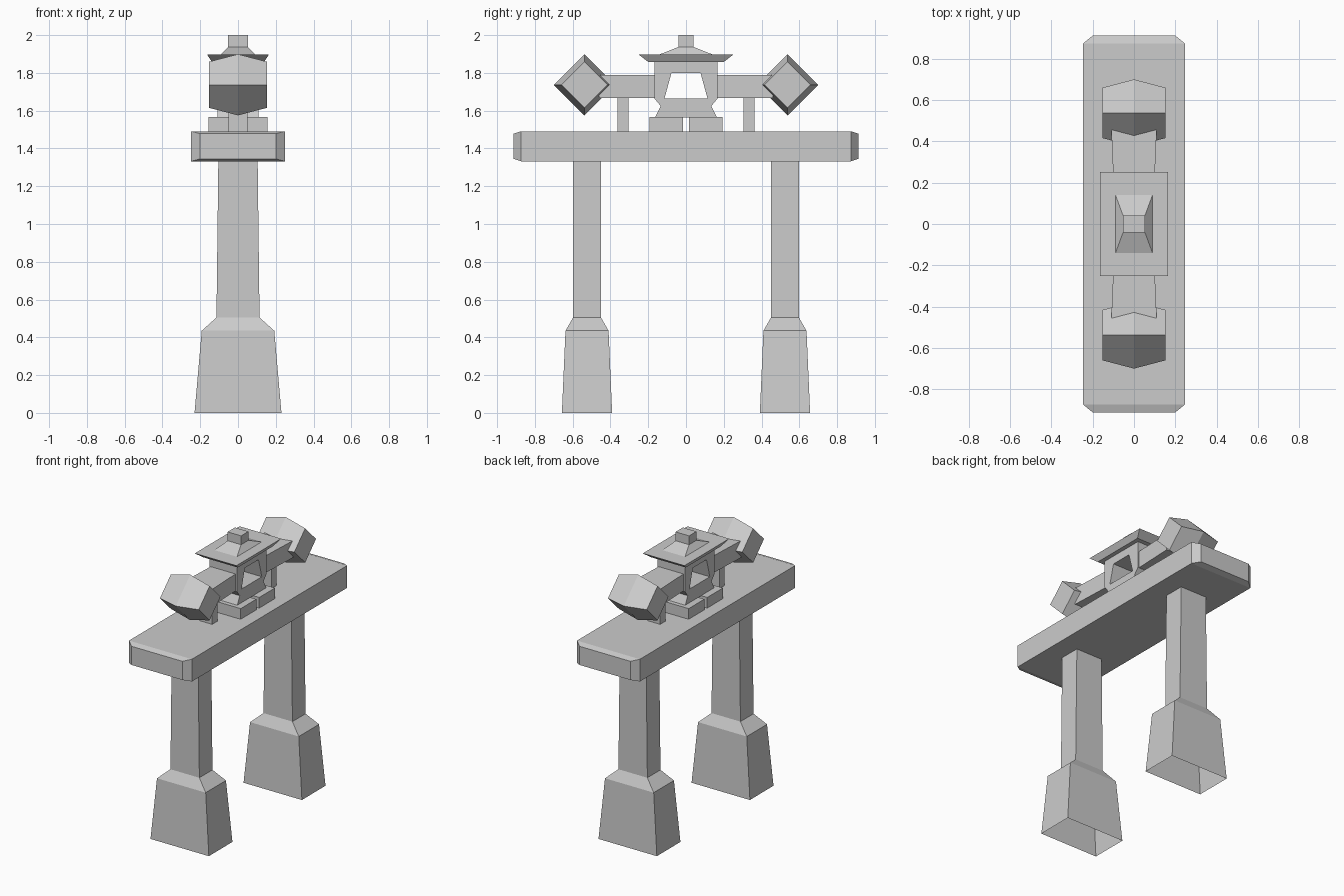
import bpy, bmesh

if "Cube" in bpy.data.objects:
    bpy.data.objects.remove(bpy.data.objects["Cube"])


def finish(name, bm, mirror):
    bmesh.ops.recalc_face_normals(bm, faces=bm.faces[:])
    me = bpy.data.meshes.new(name)
    bm.to_mesh(me)
    bm.free()
    ob = bpy.data.objects.new(name, me)
    bpy.context.collection.objects.link(ob)
    if mirror:
        m = ob.modifiers.new("mirror", 'MIRROR')
        m.use_axis = (False, True, False)
        m.use_clip = True
    return ob


def loft(name, rings, mirror=False, caps=(True, True), skip_centre=False):
    """Join equal-length rings of points into a skin with optional end caps."""
    bm = bmesh.new()
    vs = [[bm.verts.new(p) for p in r] for r in rings]
    n = len(vs[0])
    for a, b in zip(vs, vs[1:]):
        for i in range(n):
            j = (i + 1) % n
            if skip_centre and a[i].co.y == 0 and a[j].co.y == 0:
                continue
            bm.faces.new((a[i], a[j], b[j], b[i]))
    if caps[0]:
        bm.faces.new(vs[0][::-1])
    if caps[1]:
        bm.faces.new(vs[-1])
    return finish(name, bm, mirror)


def flat(z, hx, hy, cy=0):
    """Horizontal rectangle."""
    return [(-hx, cy - hy, z), (hx, cy - hy, z), (hx, cy + hy, z), (-hx, cy + hy, z)]


def upright(y, hx, z0, z1):
    """Rectangle facing along y."""
    return [(-hx, y, z0), (hx, y, z0), (hx, y, z1), (-hx, y, z1)]


def diamond(x, r, cy=0.538, cz=1.737):
    return [(x, cy + r, cz), (x, cy, cz + r), (x, cy - r, cz), (x, cy, cz - r)]


# two pillars with flared, open-bottomed bases
cy = 0.524
loft("pillar", [flat(0, 0.23, 0.133, cy), flat(0.435, 0.192, 0.114, cy),
                flat(0.505, 0.114, 0.074, cy), flat(1.34, 0.104, 0.074, cy)],
     mirror=True, caps=(False, False))

# main cross beam with bevelled ends
loft("main_beam", [upright(-0.912, 0.2, 1.345, 1.478), upright(-0.873, 0.248, 1.332, 1.491),
                   upright(0.873, 0.248, 1.332, 1.491), upright(0.912, 0.2, 1.345, 1.478)])

# feet and small posts standing on the beam
loft("foot_block", [flat(1.485, 0.156, 0.0885, 0.1045), flat(1.567, 0.156, 0.0885, 0.1045)], mirror=True)
loft("post", [flat(1.485, 0.05, 0.029, 0.333), flat(1.68, 0.05, 0.029, 0.333)], mirror=True)

# side arms and the bulging square drums at their ends
loft("arm", [upright(0.15, 0.097, 1.668, 1.789), upright(0.46, 0.11, 1.668, 1.789)], mirror=True)
loft("end_drum", [diamond(-0.153, 0.122), diamond(0, 0.162), diamond(0.153, 0.122)], mirror=True)

# shrine body with a window right through it
half = [(0, 1.865), (0.168, 1.865), (0.168, 1.666), (0.134, 1.624), (0.164, 1.565),
        (0, 1.565), (0, 1.664), (0.114, 1.664), (0.077, 1.80), (0, 1.80)]
loft("shrine_body", [[(x, y, z) for y, z in half] for x in (-0.108, 0.108)],
     mirror=True, skip_centre=True)

# roof slab, upper slope and finial
loft("roof_eave", [flat(1.858, 0.138, 0.2), flat(1.898, 0.164, 0.252)])
loft("roof_top", [flat(1.895, 0.092, 0.147), flat(1.937, 0.053, 0.041)])
loft("finial", [flat(1.93, 0.053, 0.041), flat(2.0, 0.053, 0.041)])
